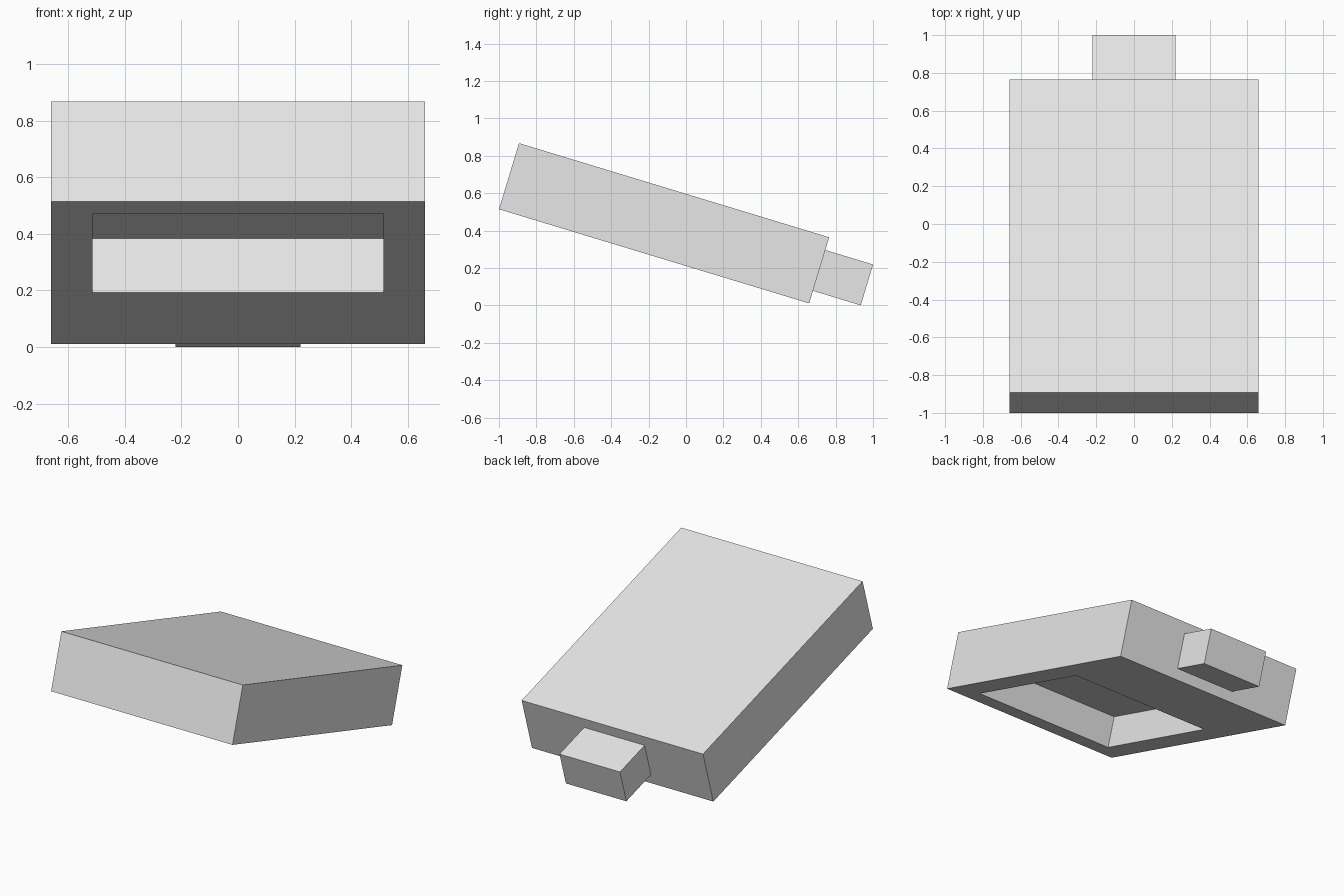
import bpy, bmesh, math
from mathutils import Matrix, Vector

default = bpy.data.objects.get("Cube")
if default:
    bpy.data.objects.remove(default, do_unlink=True)

# Single flat material
grey = bpy.data.materials.new("light_grey")
grey.use_nodes = True
grey.diffuse_color = (0.8, 0.8, 0.8, 1)
grey.node_tree.nodes["Principled BSDF"].inputs["Base Color"].default_value = (0.8, 0.8, 0.8, 1)

# Sizes in the tilted frame, whose origin is the lower front edge
WIDTH, LENGTH, HEIGHT = 1.32, 1.733, 0.369
RIM, RECESS_END, RECESS_DEPTH = 0.146, 1.105, 0.2
TILT = Matrix.Translation((0, -1, 0.514)) @ Matrix.Rotation(math.radians(-16.88), 4, 'X')


def box(width, y0, y1, z0, z1):
    """Box mesh centred on x, between the given y and z limits."""
    bm = bmesh.new()
    centre = Matrix.Translation((0, (y0 + y1) / 2, (z0 + z1) / 2))
    scale = Matrix.Diagonal((width, y1 - y0, z1 - z0, 1))
    bmesh.ops.create_cube(bm, size=1, matrix=centre @ scale)
    return bm


def finish(bm, name):
    """Turn a mesh into a tilted, coloured object."""
    bmesh.ops.recalc_face_normals(bm, faces=bm.faces)
    mesh = bpy.data.meshes.new(name)
    bm.to_mesh(mesh)
    bm.free()
    mesh.materials.append(grey)
    obj = bpy.data.objects.new(name, mesh)
    obj.matrix_world = TILT
    bpy.context.collection.objects.link(obj)


# Main body with a rectangular recess in its underside
body = box(WIDTH, 0, LENGTH, 0, HEIGHT)
floor = min(body.faces, key=lambda f: f.calc_center_median().z)
bmesh.ops.inset_region(body, faces=[floor], thickness=RIM, use_even_offset=True)
for v in floor.verts:
    if v.co.y > LENGTH / 2:
        v.co.y = RECESS_END
ceiling = bmesh.ops.extrude_discrete_faces(body, faces=[floor])["faces"][0]
bmesh.ops.translate(body, verts=ceiling.verts, vec=Vector((0, 0, RECESS_DEPTH)))
finish(body, "body")

# Small block on the rear face
finish(box(0.44, LENGTH, 2.0, 0.07, 0.298), "rear_tab")
